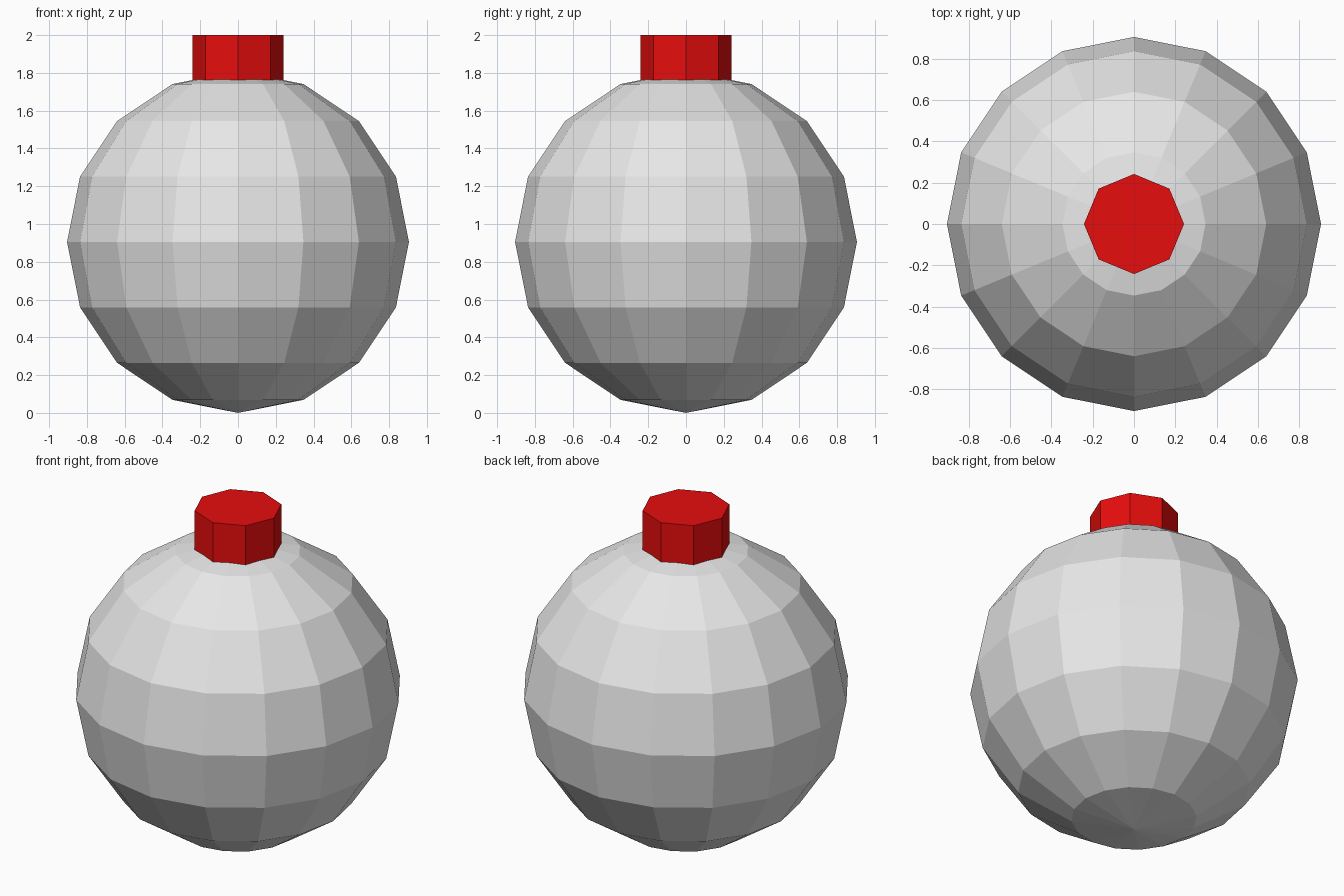
import bpy

if "Cube" in bpy.data.objects:
    bpy.data.objects.remove(bpy.data.objects["Cube"])


def material(name, rgb):
    m = bpy.data.materials.new(name)
    m.diffuse_color = (*rgb, 1.0)
    m.use_nodes = True
    m.node_tree.nodes["Principled BSDF"].inputs["Base Color"].default_value = m.diffuse_color
    return m


def finish(name, mat):
    obj = bpy.context.object
    obj.name = name
    obj.data.materials.append(mat)
    bpy.ops.object.shade_flat()
    return obj


RADIUS = 0.905
TOP = 2.0
CAP_BASE = 1.75  # sunk slightly into the ball

# Round body, low-poly sphere
bpy.ops.mesh.primitive_uv_sphere_add(segments=16, ring_count=8, radius=RADIUS,
                                     location=(0, 0, RADIUS))
finish("round_body", material("light grey", (0.8, 0.8, 0.8)))

# Eight-sided cap on top
bpy.ops.mesh.primitive_cylinder_add(vertices=8, radius=0.242, depth=TOP - CAP_BASE,
                                    location=(0, 0, (TOP + CAP_BASE) / 2))
finish("cap", material("red", (0.8, 0.004, 0.004)))
